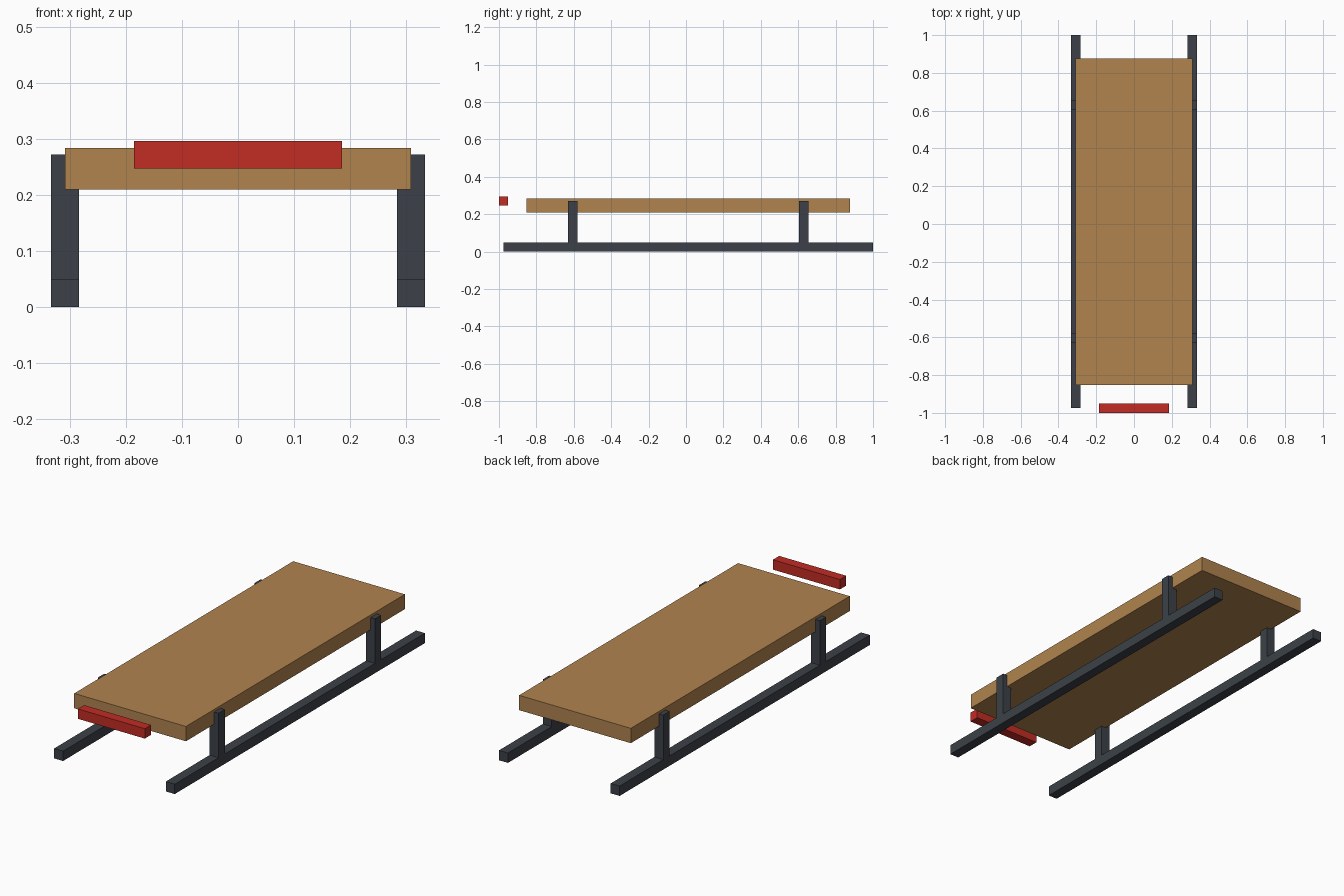
import bpy

if "Cube" in bpy.data.objects:
    bpy.data.objects.remove(bpy.data.objects["Cube"])

U = 2 / 81  # design module: the whole sled is 81 modules long
MID = U / 2  # y centre of deck and runners


def material(name, rgb):
    m = bpy.data.materials.new(name)
    m.diffuse_color = (*rgb, 1)
    m.use_nodes = True
    m.node_tree.nodes["Principled BSDF"].inputs["Base Color"].default_value = m.diffuse_color
    return m


def box(name, mat, x, y, z):
    """Box from (min, max) ranges along each axis."""
    bpy.ops.mesh.primitive_cube_add(size=1, location=[sum(r) / 2 for r in (x, y, z)])
    ob = bpy.context.object
    ob.name = name
    ob.scale = [r[1] - r[0] for r in (x, y, z)]
    bpy.ops.object.transform_apply(location=False, rotation=False, scale=True)
    ob.data.materials.append(mat)
    return ob


wood = material("warm wood", (0.434, 0.227, 0.076))
steel = material("dark steel", (0.045, 0.053, 0.065))
red = material("red", (0.539, 0.025, 0.018))

# Deck board
box("deck", wood, (-12.5 * U, 12.5 * U), (MID - 35 * U, MID + 35 * U), (8.5 * U, 11.5 * U))

# Runners with two posts each
for side, sx in (("left", -1), ("right", 1)):
    x = sorted((sx * 11.5 * U, sx * 13.5 * U))
    box(side + "_runner", steel, x, (MID - 40 * U, MID + 40 * U), (0, 2 * U))
    for end, sy in (("front", -1), ("back", 1)):
        yc = MID + sy * 25 * U
        box(f"{side}_{end}_post", steel, x, (yc - U, yc + U), (2 * U, 11 * U))

# Pull handle floating ahead of the deck
box("handle_bar", red, (-7.5 * U, 7.5 * U), (-1, -1 + 2 * U), (10 * U, 12 * U))
